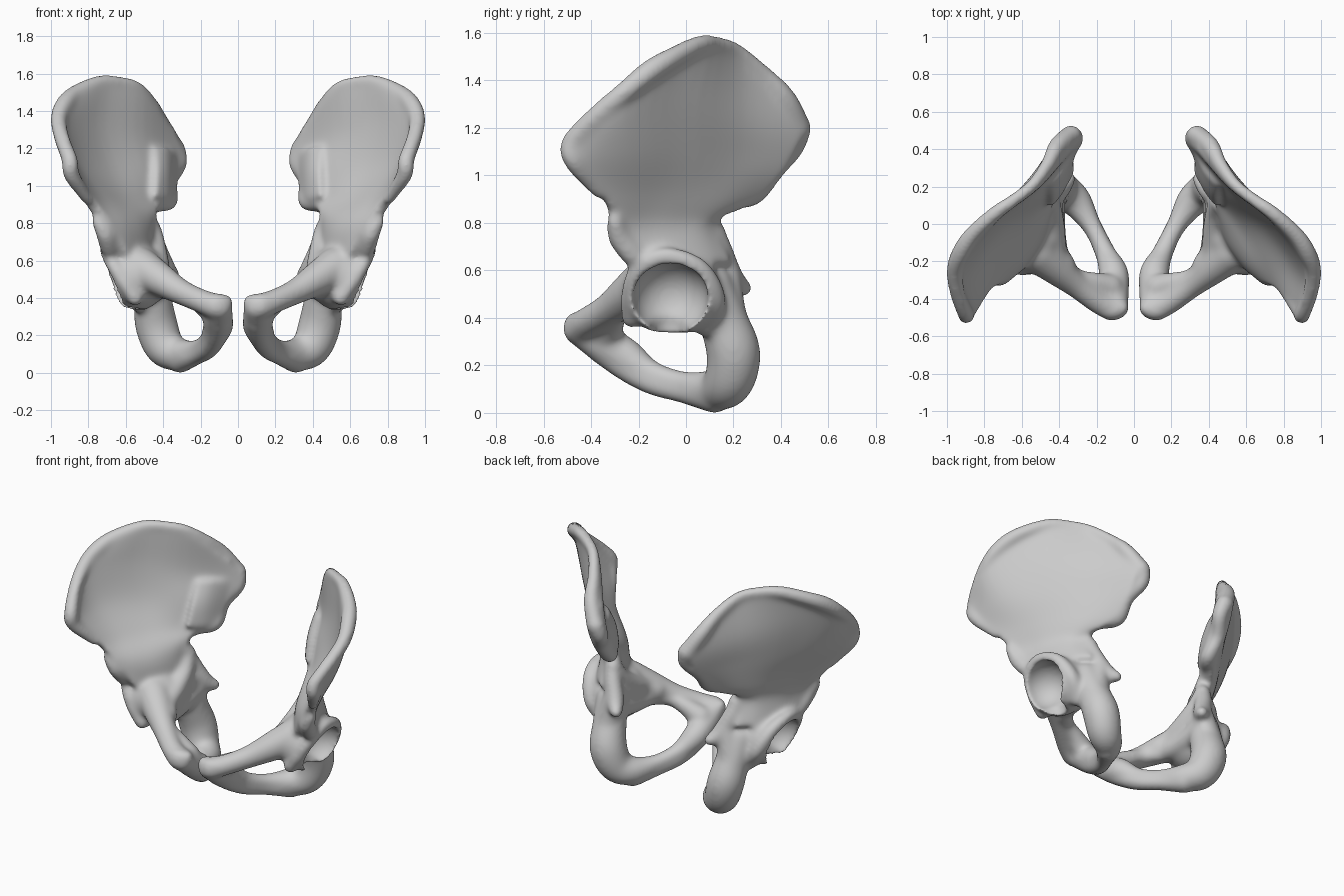
import bpy, bmesh
from mathutils import Vector, Matrix


def spline(pts, n):
    """Catmull-Rom through points of any dimension, n steps per span."""
    p = [Vector(q) for q in pts]
    p = [2 * p[0] - p[1]] + p + [2 * p[-1] - p[-2]]
    out = []
    for i in range(1, len(p) - 2):
        a, b, c, d = p[i - 1:i + 3]
        for k in range(n):
            t = k / n
            out.append(0.5 * (2 * b + (c - a) * t + (2 * a - 5 * b + 4 * c - d) * t * t
                              + (3 * b - a - 3 * c + d) * t ** 3))
    return out + [p[-2]]


def blob(bm, c, r):
    m = Matrix.Translation(c) @ Matrix.Diagonal((*r, 1))
    bmesh.ops.create_icosphere(bm, subdivisions=3, radius=1, matrix=m)


def limb(bm, pts, n=7):
    """Swept rounded limb through (x, y, z, radius)."""
    for q in spline(pts, n):
        blob(bm, q[:3], (q[3],) * 3)


def plate(bm, rows, n=5):
    """Curved closed sheet from rows of (x, y, z, half thickness)."""
    cols = [spline(r, n) for r in rows]
    g = list(zip(*[spline(c, n) for c in zip(*cols)]))
    R, C = len(g), len(g[0])
    sides = ([], [])
    for i in range(R):
        for j in range(C):
            du = g[i][min(j + 1, C - 1)].xyz - g[i][max(j - 1, 0)].xyz
            dv = g[min(i + 1, R - 1)][j].xyz - g[max(i - 1, 0)][j].xyz
            nrm = du.cross(dv).normalized() * g[i][j].w
            sides[0].append(bm.verts.new(g[i][j].xyz + nrm))
            sides[1].append(bm.verts.new(g[i][j].xyz - nrm))
    faces = []
    for s, step in zip(sides, (1, -1)):
        for i in range(R - 1):
            for j in range(C - 1):
                k = i * C + j
                faces.append(bm.faces.new((s[k], s[k + 1], s[k + C + 1], s[k + C])[::step]))
    rim = ([j for j in range(C)] + [i * C + C - 1 for i in range(1, R)]
           + [(R - 1) * C + j for j in range(C - 2, -1, -1)] + [i * C for i in range(R - 2, 0, -1)])
    a, b = sides
    for k, m in zip(rim, rim[1:] + rim[:1]):
        faces.append(bm.faces.new((a[k], a[m], b[m], b[k])))
    bmesh.ops.recalc_face_normals(bm, faces=faces)


def make(name, bm):
    me = bpy.data.meshes.new(name)
    bm.to_mesh(me)
    bm.free()
    ob = bpy.data.objects.new(name, me)
    bpy.context.collection.objects.link(ob)
    return ob


bm = bmesh.new()
# iliac wing, socket level up to crest, front to back
plate(bm, [
    [(.65, -.22, .62, .07), (.61, -.13, .62, .09), (.56, -.03, .62, .1), (.51, .07, .62, .09), (.45, .17, .62, .06)],
    [(.71, -.29, .78, .04), (.65, -.20, .78, .06), (.59, -.09, .78, .075), (.53, .02, .79, .07), (.475, .10, .81, .045)],
    [(.79, -.35, .90, .03), (.73, -.20, .92, .035), (.64, -.04, .92, .04), (.51, .13, .91, .05), (.38, .28, .91, .045)],
    [(.89, -.47, 1.06, .03), (.86, -.24, 1.1, .025), (.71, -.01, 1.1, .022), (.50, .2, 1.08, .05), (.35, .40, 1.05, .055)],
    [(.91, -.48, 1.17, .03), (.94, -.27, 1.28, .03), (.77, -.01, 1.32, .022), (.53, .22, 1.26, .04), (.34, .46, 1.18, .06)],
    [(.93, -.41, 1.26, .03), (.93, -.18, 1.43, .03), (.74, .05, 1.55, .03), (.52, .22, 1.50, .03), (.38, .42, 1.30, .05)],
])
# sacral joint surface
plate(bm, [
    [(.48, .11, .93, .05), (.42, .2, .92, .055), (.37, .28, .93, .045)],
    [(.475, .16, 1.07, .05), (.42, .24, 1.06, .06), (.365, .37, 1.04, .05)],
    [(.475, .23, 1.2, .04), (.425, .3, 1.19, .055), (.36, .42, 1.16, .05)],
])
# thick crest and front spine
limb(bm, [(.81, -.37, .93, .03), (.89, -.47, 1.06, .045), (.90, -.48, 1.14, .045), (.945, -.37, 1.26, .042),
          (.96, -.25, 1.36, .045), (.925, -.15, 1.44, .05), (.86, -.05, 1.50, .045), (.74, .06, 1.553, .04),
          (.64, .13, 1.553, .035), (.54, .21, 1.525, .035), (.46, .32, 1.43, .04), (.41, .415, 1.325, .05),
          (.34, .475, 1.2, .055)], 9)
# rear border
limb(bm, [(.335, .475, 1.2, .055), (.32, .45, 1.12, .05), (.37, .37, 1.02, .045), (.37, .28, .92, .05), (.45, .17, .91, .045)])
# lower front spine
limb(bm, [(.75, -.30, .81, .035), (.71, -.28, .74, .05), (.69, -.23, .67, .05)])
# socket body and rim
blob(bm, (.56, -.06, .51), (.19, .21, .185))
limb(bm, [(.55, -.23, .40, .045), (.62, -.235, .5, .04), (.68, -.2, .6, .04), (.705, -.09, .66, .038),
          (.675, .05, .61, .045), (.61, .12, .48, .05), (.53, .08, .37, .05)], 9)
# inner brim and flat inner wall
limb(bm, [(.455, .12, .76, .05), (.44, .06, .66, .06), (.43, -.05, .58, .065), (.42, -.15, .53, .065), (.38, -.22, .49, .07)])
limb(bm, [(.44, .13, .5, .075), (.435, .02, .47, .07), (.43, -.08, .46, .07), (.41, -.18, .46, .065)])
limb(bm, [(.44, .12, .6, .06), (.435, .0, .55, .065), (.43, -.1, .5, .065)])
# upper pubic branch
limb(bm, [(.52, -.15, .56, .11), (.42, -.235, .50, .09), (.31, -.325, .435, .07), (.20, -.41, .385, .065), (.12, -.45, .355, .07)])
limb(bm, [(.2, -.44, .385, .04), (.12, -.465, .375, .05), (.07, -.45, .375, .046)])
limb(bm, [(.13, -.34, .33, .075), (.22, -.31, .39, .055), (.31, -.285, .43, .05), (.39, -.22, .45, .06)])
# pubic body, lower branch, sitting bone and its column
limb(bm, [(.10, -.445, .35, .07), (.105, -.35, .29, .08), (.11, -.26, .24, .08), (.155, -.15, .17, .055),
          (.225, -.01, .125, .052), (.31, .12, .10, .085), (.39, .18, .135, .105), (.435, .20, .25, .115),
          (.455, .16, .38, .105), (.475, .1, .53, .1)], 9)
limb(bm, [(.1, -.36, .28, .07), (.12, -.25, .19, .06), (.16, -.14, .128, .055), (.22, -.02, .093, .052), (.31, .12, .072, .075)], 9)
# sciatic spine and rear edge of the column
limb(bm, [(.47, .1, .79, .05), (.44, .145, .68, .055), (.40, .18, .59, .055), (.375, .21, .545, .05), (.345, .245, .525, .037)])
limb(bm, [(.42, .17, .58, .06), (.45, .17, .42, .085)])
hip = make("hip_bone", bm)

# cutter for the socket cup
bm = bmesh.new()
blob(bm, (.665, -.065, .485), (.165, .16, .155))
blob(bm, (.74, -.085, .45), (.17, .16, .165))
blob(bm, (.61, -.07, .36), (.1, .08, .1))
cup = make("socket_cutter", bm)
cm = cup.modifiers.new("join", 'REMESH')
cm.mode, cm.voxel_size = 'VOXEL', .015
cup.hide_render = True
cup.hide_set(True)


def remesh(size):
    m = hip.modifiers.new("remesh", 'REMESH')
    m.mode, m.voxel_size, m.use_smooth_shade = 'VOXEL', size, True


def soften(steps):
    s = hip.modifiers.new("soften", 'SMOOTH')
    s.factor, s.iterations = .5, steps


remesh(.012)
soften(12)
b = hip.modifiers.new("cup", 'BOOLEAN')
b.operation, b.object, b.solver = 'DIFFERENCE', cup, 'EXACT'
remesh(.010)
soften(14)
m = hip.modifiers.new("mirror", 'MIRROR')
m.use_mirror_merge = False
